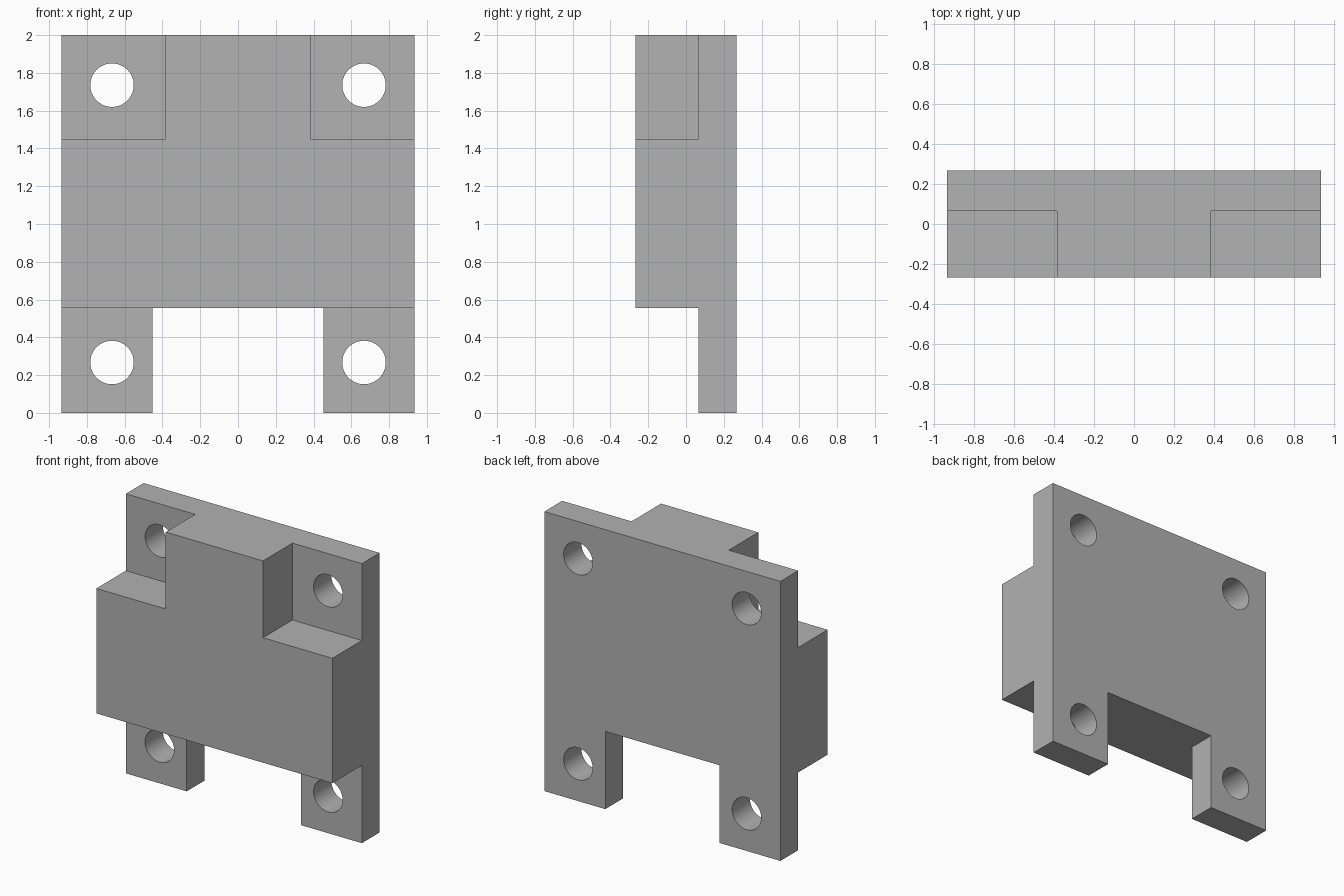
import bpy
import math

if "Cube" in bpy.data.objects:
    bpy.data.objects.remove(bpy.data.objects["Cube"], do_unlink=True)

# Overall half sizes and key levels
HALF_W, HALF_D, HEIGHT = 0.934, 0.267, 2.0
STEP_Y = 0.066          # front face of the thin mounting plate
LOW_Z, HIGH_Z = 0.556, 1.45
CORNER_X, NOTCH_X = 0.385, 0.452
HOLE_X, HOLE_R = 0.667, 0.115
HOLE_ZS = (0.267, 1.735)
OVER = 0.1              # how far cutters reach past the body

grey = bpy.data.materials.new("plain grey")
grey.use_nodes = True
grey.diffuse_color = (0.445, 0.445, 0.445, 1)
grey.node_tree.nodes["Principled BSDF"].inputs["Base Color"].default_value = grey.diffuse_color


def box(name, low, high):
    bpy.ops.mesh.primitive_cube_add(size=1, location=[(a + b) / 2 for a, b in zip(low, high)])
    ob = bpy.context.object
    ob.name = name
    ob.scale = [b - a for a, b in zip(low, high)]
    bpy.ops.object.transform_apply(location=True, rotation=True, scale=True)
    ob.data.materials.append(grey)
    return ob


def hole(name, x, z):
    bpy.ops.mesh.primitive_cylinder_add(vertices=64, radius=HOLE_R, depth=1,
                                        location=(x, 0, z), rotation=(math.pi / 2, 0, 0))
    ob = bpy.context.object
    ob.name = name
    bpy.ops.object.transform_apply(location=True, rotation=True, scale=True)
    ob.data.materials.append(grey)
    return ob


bracket = box("mounting_bracket", (-HALF_W, -HALF_D, 0), (HALF_W, HALF_D, HEIGHT))

# Front recess below the block, and the gap between the two feet
front = -HALF_D - OVER
cutters = [
    box("lower_recess_cutter", (-HALF_W - OVER, front, -OVER), (HALF_W + OVER, STEP_Y, LOW_Z)),
    box("foot_gap_cutter", (-NOTCH_X, front, -OVER), (NOTCH_X, HALF_D + OVER, LOW_Z)),
]

# Upper corner recesses and four bolt holes
for side, sign in (("left", 1), ("right", -1)):
    x0, x1 = sorted((sign * CORNER_X, sign * (HALF_W + OVER)))
    cutters.append(box(side + "_corner_cutter", (x0, front, HIGH_Z), (x1, STEP_Y, HEIGHT + OVER)))
    for level, z in zip(("lower", "upper"), HOLE_ZS):
        cutters.append(hole(f"{side}_{level}_hole_cutter", sign * HOLE_X, z))

# Cut the solid, then discard the cutters
bpy.ops.object.select_all(action="DESELECT")
bracket.select_set(True)
bpy.context.view_layer.objects.active = bracket
for cutter in cutters:
    cutter.hide_render = True
    mod = bracket.modifiers.new(cutter.name, "BOOLEAN")
    mod.operation = "DIFFERENCE"
    mod.solver = "EXACT"
    mod.object = cutter
    bpy.ops.object.modifier_apply(modifier=mod.name)
for cutter in cutters:
    bpy.data.objects.remove(cutter, do_unlink=True)

# Round holes, crisp edges
bpy.ops.object.shade_smooth_by_angle(angle=math.radians(30))
